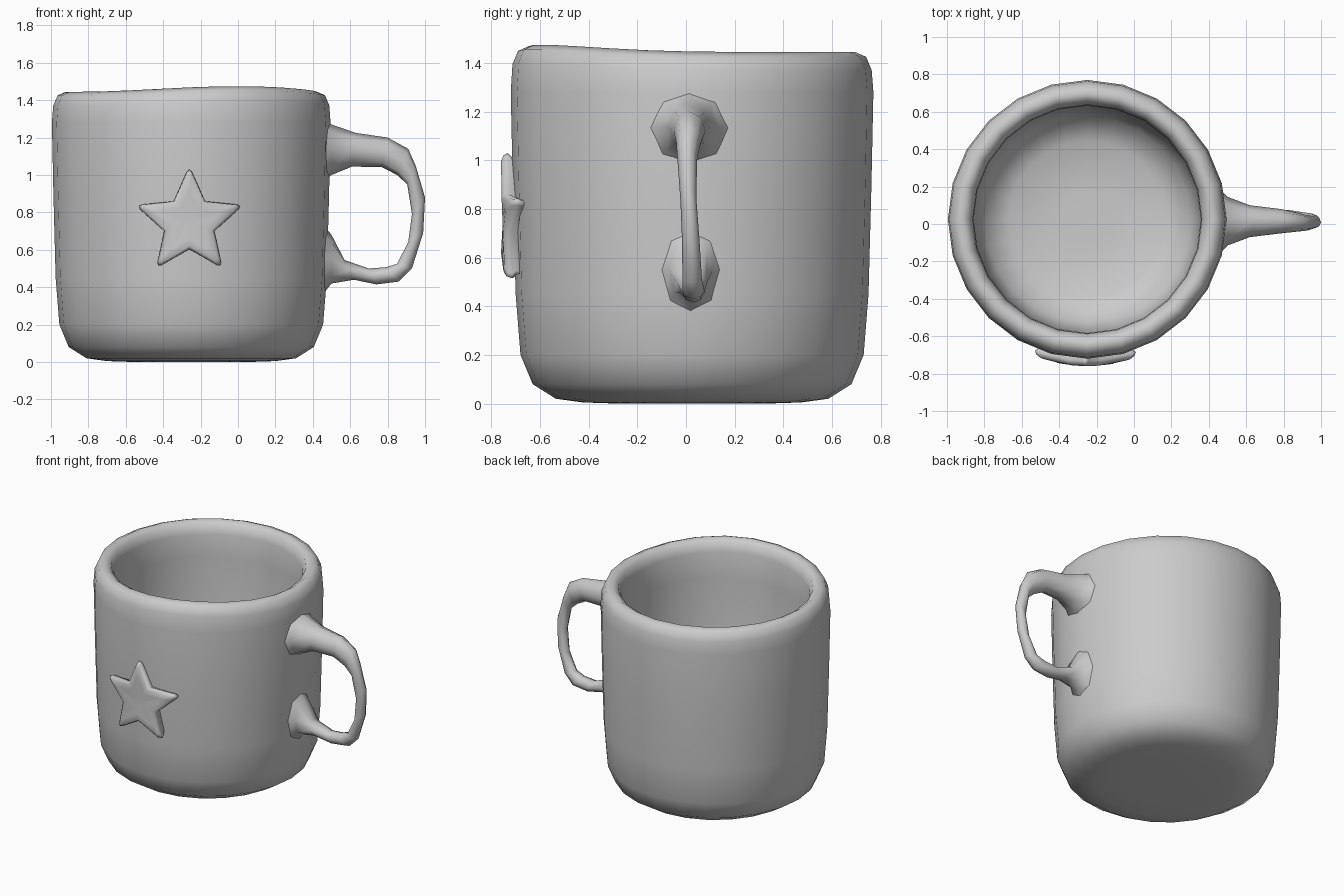
import bpy, bmesh, math

old = bpy.data.objects.get("Cube")
if old:
    bpy.data.objects.remove(old, do_unlink=True)

CX, CY, SEGS = -0.25, 0.025, 24

clay = bpy.data.materials.new("light grey clay")
clay.use_nodes = True
GREY = (0.6, 0.6, 0.6, 1)
clay.diffuse_color = GREY
clay.node_tree.nodes["Principled BSDF"].inputs["Base Color"].default_value = GREY


def skin(name, rings, angle):
    """Join equal rings of points into a closed, capped, smooth object."""
    bm = bmesh.new()
    loops = [[bm.verts.new(p) for p in ring] for ring in rings]
    for a, b in zip(loops, loops[1:]):
        for i in range(len(a)):
            j = (i + 1) % len(a)
            bm.faces.new((a[i], a[j], b[j], b[i]))
    for end in (loops[0], loops[-1]):
        bm.faces.new(end)
    bmesh.ops.recalc_face_normals(bm, faces=bm.faces)
    mesh = bpy.data.meshes.new(name)
    bm.to_mesh(mesh)
    bm.free()
    mesh.materials.append(clay)
    obj = bpy.data.objects.new(name, mesh)
    bpy.context.collection.objects.link(obj)
    bpy.ops.object.select_all(action="DESELECT")
    obj.select_set(True)
    bpy.context.view_layer.objects.active = obj
    bpy.ops.object.shade_smooth_by_angle(angle=math.radians(angle))
    return obj


# Cup body: outer wall, rolled rim, inner wall and floor as one profile
profile = [(0.3, 0.0), (0.45, 0.005), (0.56, 0.02), (0.655, 0.08), (0.705, 0.2),
           (0.725, 0.45), (0.737, 0.9), (0.745, 1.28), (0.738, 1.37),
           (0.715, 1.425), (0.67, 1.445), (0.63, 1.42), (0.612, 1.36),
           (0.608, 1.2), (0.6, 0.4), (0.55, 0.2), (0.42, 0.13), (0.15, 0.12)]


def cup_ring(radius, z):
    ring = []
    for i in range(SEGS):
        a = math.tau * i / SEGS
        # the hand-made rim rises a little at the front right
        lift = 0.03 * max(0, math.cos(a + math.radians(68))) ** 3 if z > 1.35 else 0
        ring.append((CX + radius * math.cos(a), CY + radius * math.sin(a), z + lift))
    return ring


skin("cup_body", [cup_ring(r, z) for r, z in profile], 60)

# Handle: outer x, z, inner x, z, half width, y centre
stations = [(0.42, 1.32, 0.42, 0.94, 0.21, 0.015), (0.50, 1.27, 0.50, 1.00, 0.13, 0.015),
            (0.63, 1.225, 0.61, 1.045, 0.085, 0.015), (0.80, 1.20, 0.77, 1.042, 0.065, 0.015),
            (0.91, 1.14, 0.85, 1.0, 0.05, 0.01), (0.95, 1.05, 0.905, 0.95, 0.04, 0.005),
            (1.0, 0.88, 0.93, 0.79, 0.033, 0.01), (0.99, 0.69, 0.91, 0.64, 0.036, 0.02),
            (0.93, 0.50, 0.85, 0.525, 0.04, 0.025), (0.86, 0.43, 0.79, 0.507, 0.045, 0.03),
            (0.74, 0.415, 0.70, 0.50, 0.045, 0.03), (0.62, 0.44, 0.57, 0.545, 0.06, 0.025),
            (0.50, 0.42, 0.50, 0.68, 0.09, 0.02), (0.42, 0.32, 0.42, 0.78, 0.15, 0.02)]


def handle_ring(ox, oz, ix, iz, half, yc, sides=8):
    ring = []
    for i in range(sides):
        a = math.tau * i / sides
        t = (1 + math.cos(a)) / 2
        ring.append((ix + (ox - ix) * t, yc + half * math.sin(a), iz + (oz - iz) * t))
    return ring


skin("handle", [handle_ring(*s) for s in stations], 70)

# Puffy star that follows the curve of the front wall
STAR_X, STAR_Z = -0.26, 0.745


def star_ring(scale, offset):
    ring = []
    for k in range(5):
        for turn, radius in ((-3, 0.272), (0, 0.284), (3, 0.272), (36, 0.142)):
            a = math.radians(90 + 72 * k + turn)
            x = STAR_X + scale * radius * math.cos(a)
            z = STAR_Z + scale * radius * math.sin(a)
            wall = CY - math.sqrt(0.735 ** 2 - (x - CX) ** 2)
            ring.append((x, wall - offset, z))
    return ring


layers = [(0.9, -0.03), (0.94, 0.005), (1.0, 0.022), (0.97, 0.04), (0.88, 0.05),
          (0.6, 0.048), (0.25, 0.045)]
skin("front_star", [star_ring(s, o) for s, o in layers], 75)
